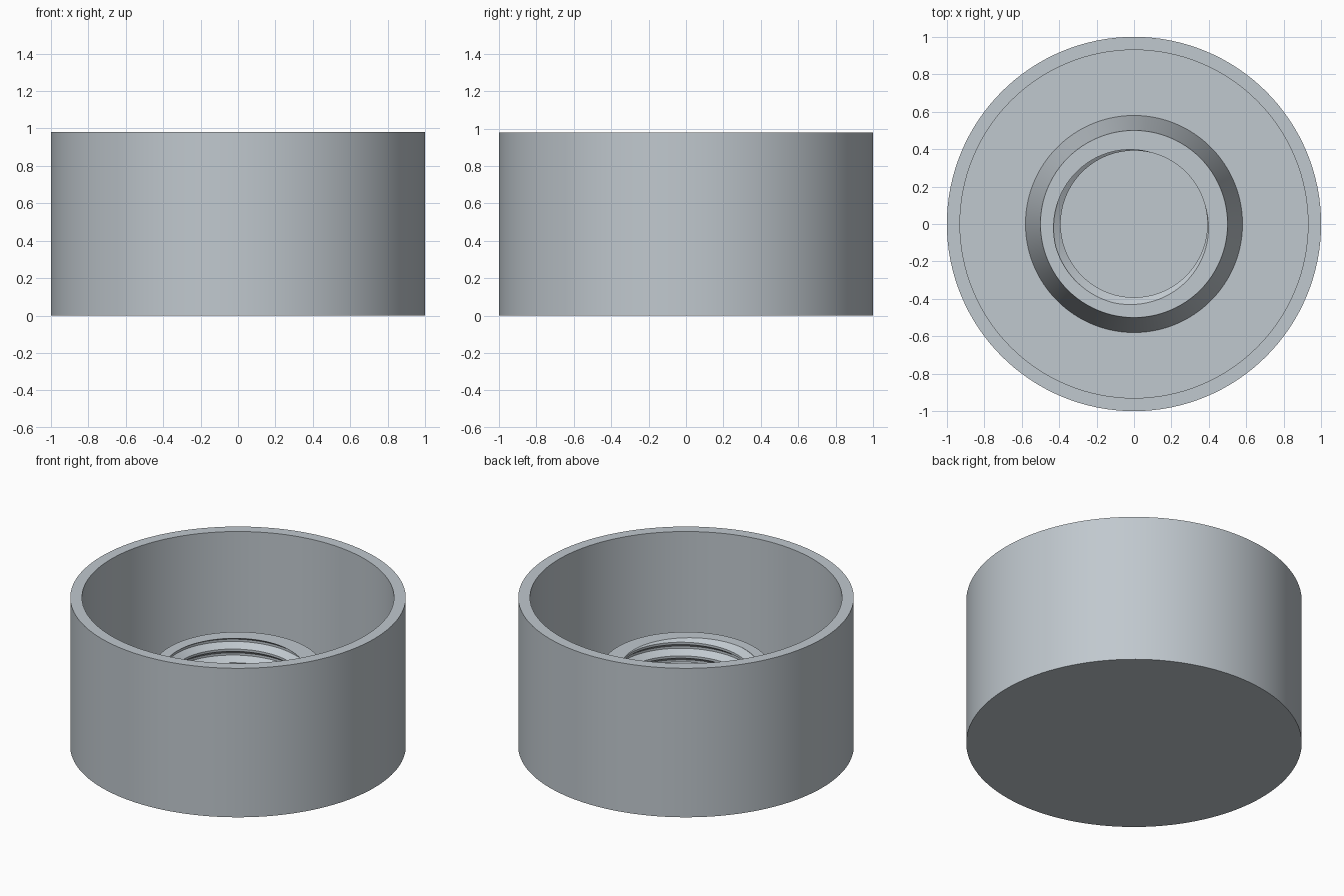
import bpy, bmesh, math

cube = bpy.data.objects.get("Cube")
if cube:
    bpy.data.objects.remove(cube, do_unlink=True)

SEG = 128
FLOOR, COLLAR_TOP, HEIGHT = 0.07, 0.52, 0.98
ROOT, CREST, PITCH = 0.435, 0.392, 0.09

grey = bpy.data.materials.new("blue_grey")
grey.use_nodes = True
color = (0.53, 0.58, 0.62, 1)
grey.diffuse_color = color
grey.node_tree.nodes["Principled BSDF"].inputs["Base Color"].default_value = color


def add_object(name, bm):
    bmesh.ops.recalc_face_normals(bm, faces=bm.faces)
    mesh = bpy.data.meshes.new(name)
    bm.to_mesh(mesh)
    bm.free()
    mesh.materials.append(grey)
    obj = bpy.data.objects.new(name, mesh)
    bpy.context.collection.objects.link(obj)
    return obj


def ring(bm, r, z):
    return [bm.verts.new((r * math.cos(a), r * math.sin(a), z))
            for a in (2 * math.pi * i / SEG for i in range(SEG))]


# Cup with a tapered collar rising from its floor, as one turned solid
profile = [(1, 0), (1, HEIGHT), (0.93, HEIGHT), (0.93, FLOOR),
           (0.58, FLOOR), (0.5, COLLAR_TOP)]
bm = bmesh.new()
rings = [ring(bm, r, z) for r, z in profile]
for low, high in zip(rings, rings[1:]):
    for i in range(SEG):
        j = (i + 1) % SEG
        bm.faces.new((low[i], low[j], high[j], high[i]))
bm.faces.new(rings[0])
bm.faces.new(rings[-1])
cap = add_object("threaded_cap", bm)

# Helical plug that cuts the threaded bore
thread = [(0, ROOT), (0.015, ROOT), (0.045, CREST), (0.06, CREST), (PITCH, ROOT)]
bm = bmesh.new()
previous = None
for step in range(8 * SEG + 1):
    a = 2 * math.pi * step / SEG
    base = 0.006 - PITCH + PITCH * step / SEG
    row = [bm.verts.new((r * math.cos(a), r * math.sin(a), base + dz))
           for dz, r in thread]
    if previous:
        for k in range(len(row) - 1):
            bm.faces.new((previous[k], row[k], row[k + 1], previous[k + 1]))
    previous = row
bmesh.ops.remove_doubles(bm, verts=bm.verts, dist=0.0001)
for z, side in ((FLOOR, -1), (COLLAR_TOP + 0.02, 1)):
    bmesh.ops.bisect_plane(bm, geom=bm.verts[:] + bm.edges[:] + bm.faces[:],
                           plane_co=(0, 0, z), plane_no=(0, 0, side),
                           clear_outer=True)
bmesh.ops.holes_fill(bm, edges=[e for e in bm.edges if e.is_boundary], sides=0)
cutter = add_object("thread_cutter", bm)
cutter.hide_render = True

# Cut the bore, then drop the cutter
bore = cap.modifiers.new("bore", 'BOOLEAN')
bore.operation = 'DIFFERENCE'
bore.solver = 'EXACT'
bore.object = cutter
bpy.ops.object.select_all(action='DESELECT')
cap.select_set(True)
bpy.context.view_layer.objects.active = cap
bpy.ops.object.modifier_apply(modifier="bore")
bpy.data.objects.remove(cutter, do_unlink=True)
bpy.ops.object.shade_smooth_by_angle(angle=math.radians(25))
